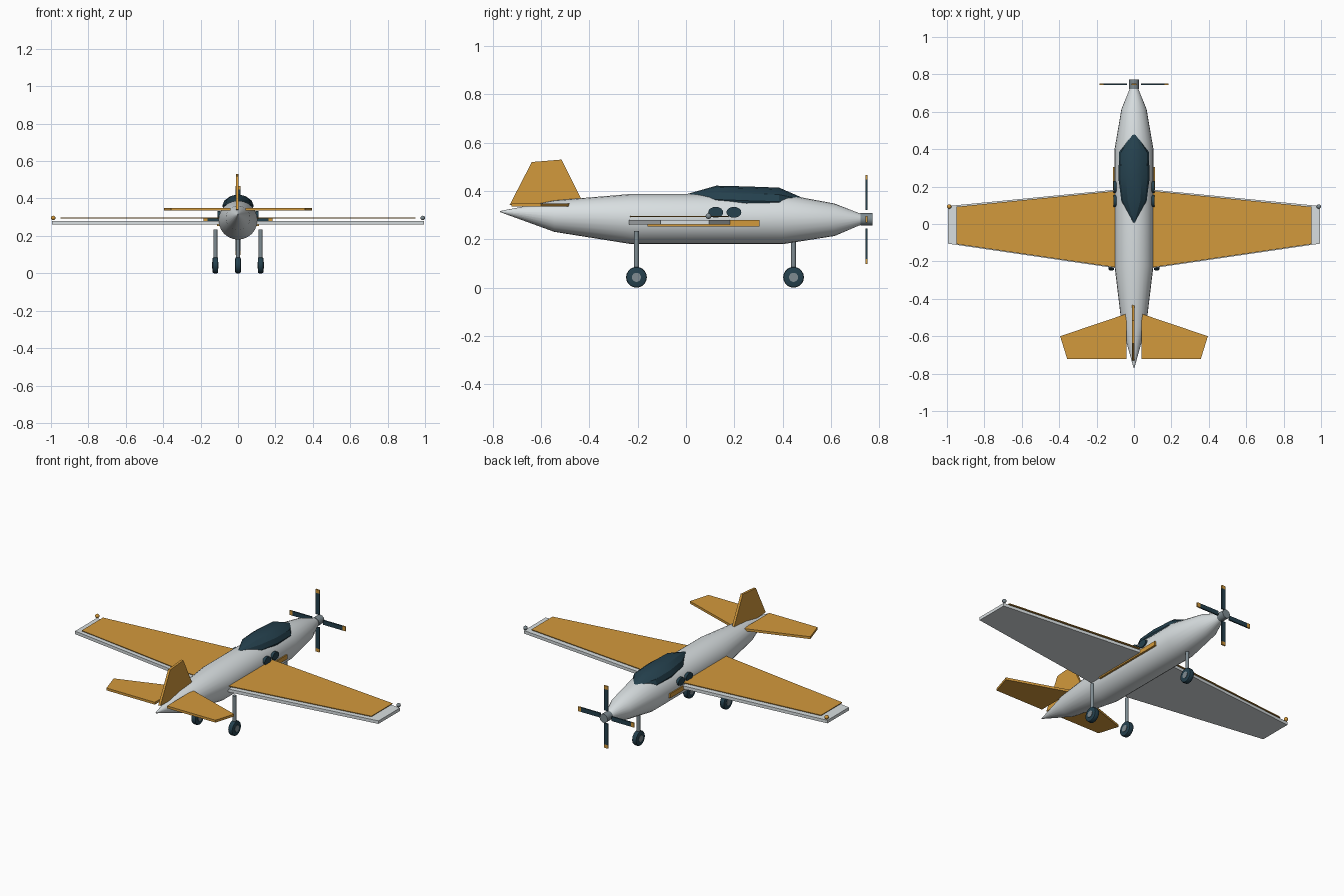
import bpy, bmesh, math
from mathutils import Matrix, Vector

if "Cube" in bpy.data.objects:
    bpy.data.objects.remove(bpy.data.objects["Cube"])


def material(name, rgb):
    m = bpy.data.materials.new(name)
    m.diffuse_color = (*rgb, 1)
    m.use_nodes = True
    m.node_tree.nodes["Principled BSDF"].inputs["Base Color"].default_value = m.diffuse_color
    return m


WHITE = material("pale grey", (0.69, 0.735, 0.75))
ORANGE = material("ochre", (0.65, 0.32, 0.045))
DARK = material("dark teal", (0.018, 0.052, 0.075))
GREY = material("mid grey", (0.21, 0.26, 0.285))


def finish(name, bm, mats, smooth=None):
    bmesh.ops.recalc_face_normals(bm, faces=bm.faces)
    mesh = bpy.data.meshes.new(name)
    bm.to_mesh(mesh)
    bm.free()
    for m in mats:
        mesh.materials.append(m)
    if smooth:
        mesh.polygons.foreach_set("use_smooth", [True] * len(mesh.polygons))
        mesh.set_sharp_from_angle(angle=math.radians(smooth))
    ob = bpy.data.objects.new(name, mesh)
    bpy.context.collection.objects.link(ob)
    return ob


def loft(name, rings, sides, mat, smooth):
    """Rings along y: (y, centre z, half width, half height)."""
    bm = bmesh.new()
    loops = []
    for y, z, rx, rz in rings:
        loops.append([bm.verts.new((rx * math.cos(a), y, z + rz * math.sin(a)))
                      for a in (2 * math.pi * i / sides for i in range(sides))])
    for a, b in zip(loops, loops[1:]):
        for i in range(sides):
            j = (i + 1) % sides
            bm.faces.new((a[i], a[j], b[j], b[i]))
    bm.faces.new(loops[0])
    bm.faces.new(loops[-1])
    return finish(name, bm, [mat], smooth)


def plate(name, outline, thickness, mat):
    """Extrude a 3D outline along a thickness vector."""
    bm = bmesh.new()
    face = bm.faces.new([bm.verts.new(p) for p in outline])
    top = bmesh.ops.extrude_face_region(bm, geom=[face])["geom"]
    bmesh.ops.translate(bm, vec=thickness,
                        verts=[v for v in top if isinstance(v, bmesh.types.BMVert)])
    return finish(name, bm, [mat])


def rod(name, centre, radius, depth, axis, mat, sides=16, squash=1.0, bevel=0):
    bm = bmesh.new()
    bmesh.ops.create_cone(bm, cap_ends=True, segments=sides, radius1=radius,
                          radius2=radius, depth=depth)
    if bevel:
        rim = [e for e in bm.edges if abs(e.verts[0].co.z - e.verts[1].co.z) < 1e-5]
        bmesh.ops.bevel(bm, geom=rim, offset=bevel, segments=2, profile=0.5,
                        affect='EDGES')
    rot = Vector((0, 0, 1)).rotation_difference(Vector(axis)).to_matrix().to_4x4()
    scale = Matrix.Diagonal((1, 1, squash, 1))
    bm.transform(Matrix.Translation(centre) @ scale @ rot)
    return finish(name, bm, [mat], 40)


# Fuselage and canopy
loft("fuselage", [(-0.77, 0.315, 0.002, 0.002), (-0.545, 0.296, 0.065, 0.065),
                  (-0.225, 0.284, 0.104, 0.104), (0.4, 0.284, 0.104, 0.104),
                  (0.615, 0.281, 0.067, 0.067), (0.73, 0.283, 0.02, 0.02)],
     24, WHITE, 30)
loft("canopy", [(0.0, 0.382, 0.003, 0.004), (0.125, 0.365, 0.068, 0.057),
                (0.25, 0.36, 0.084, 0.059), (0.385, 0.356, 0.079, 0.058),
                (0.5, 0.36, 0.003, 0.004)], 12, DARK, 25)

for side, s in (("left", -1), ("right", 1)):
    # Wing with thin raised colour panel
    plate(side + "_wing", [(s * 0.06, 0.187, 0.262), (s * 0.995, 0.096, 0.262),
                           (s * 0.995, -0.105, 0.262), (s * 0.06, -0.242, 0.262)],
          (0, 0, 0.018), WHITE)
    plate(side + "_wing_panel", [(s * 0.085, 0.178, 0.293), (s * 0.95, 0.092, 0.293),
                                 (s * 0.95, -0.107, 0.293), (s * 0.085, -0.234, 0.293)],
          (0, 0, 0.004), ORANGE)
    # Wing tip light
    bm = bmesh.new()
    bmesh.ops.create_uvsphere(bm, u_segments=12, v_segments=8, radius=0.012,
                              matrix=Matrix.Translation((s * 0.988, 0.093, 0.296)))
    finish(side + "_tip_light", bm, [ORANGE if s < 0 else GREY], 60)
    # Tailplane
    plate(side + "_tailplane", [(s * 0.04, -0.48, 0.335), (s * 0.395, -0.6, 0.335),
                                (s * 0.357, -0.722, 0.335), (s * 0.04, -0.722, 0.335)],
          (0, 0, 0.014), ORANGE)
    # Side stripe and cabin windows
    plate(side + "_stripe", [(s * 0.098, -0.16, 0.254), (s * 0.098, 0.305, 0.254),
                             (s * 0.098, 0.305, 0.28), (s * 0.098, -0.16, 0.28)],
          (s * 0.013, 0, 0), ORANGE)
    for i, y in enumerate((0.123, 0.198)):
        rod(f"{side}_window_{i + 1}", (s * 0.102, y, 0.312), 0.031, 0.016,
            (1, 0, 0), DARK, 16, 0.72)

# Tail fin
plate("tail_fin", [(-0.012, -0.73, 0.342), (-0.012, -0.638, 0.52),
                   (-0.012, -0.515, 0.53), (-0.012, -0.432, 0.365),
                   (-0.012, -0.55, 0.335)], (0.014, 0, 0), ORANGE)

# Landing gear
for name, x, y, top in (("nose", 0, 0.445, 0.2), ("left", -0.121, -0.205, 0.235),
                        ("right", 0.121, -0.205, 0.235)):
    rod(name + "_strut", (x, y, (top + 0.06) / 2), 0.0105, top - 0.06,
        (0, 0, 1), GREY, 12)
    rod(name + "_tyre", (x, y, 0.043), 0.043, 0.03, (1, 0, 0), DARK, 20, bevel=0.007)
    rod(name + "_wheel_hub", (x, y, 0.043), 0.019, 0.034, (1, 0, 0), GREY, 14)

# Propeller: hub and four blades with coloured tips
HUB = Vector((0, 0.747, 0.283))
rod("propeller_hub", HUB, 0.026, 0.05, (0, 1, 0), GREY, 12)
for k in range(4):
    turn = Matrix.Rotation(k * math.pi / 2, 4, 'Y')
    for part, r0, r1, mat in (("blade", 0.038, 0.164, DARK), ("tip", 0.164, 0.184, ORANGE)):
        outline = [HUB + turn @ Vector(p) for p in
                   ((-0.013, -0.004, r0), (0.013, -0.004, r0),
                    (0.013, -0.004, r1), (-0.013, -0.004, r1))]
        plate(f"propeller_{part}_{k + 1}", outline, (0, 0.008, 0), mat)
